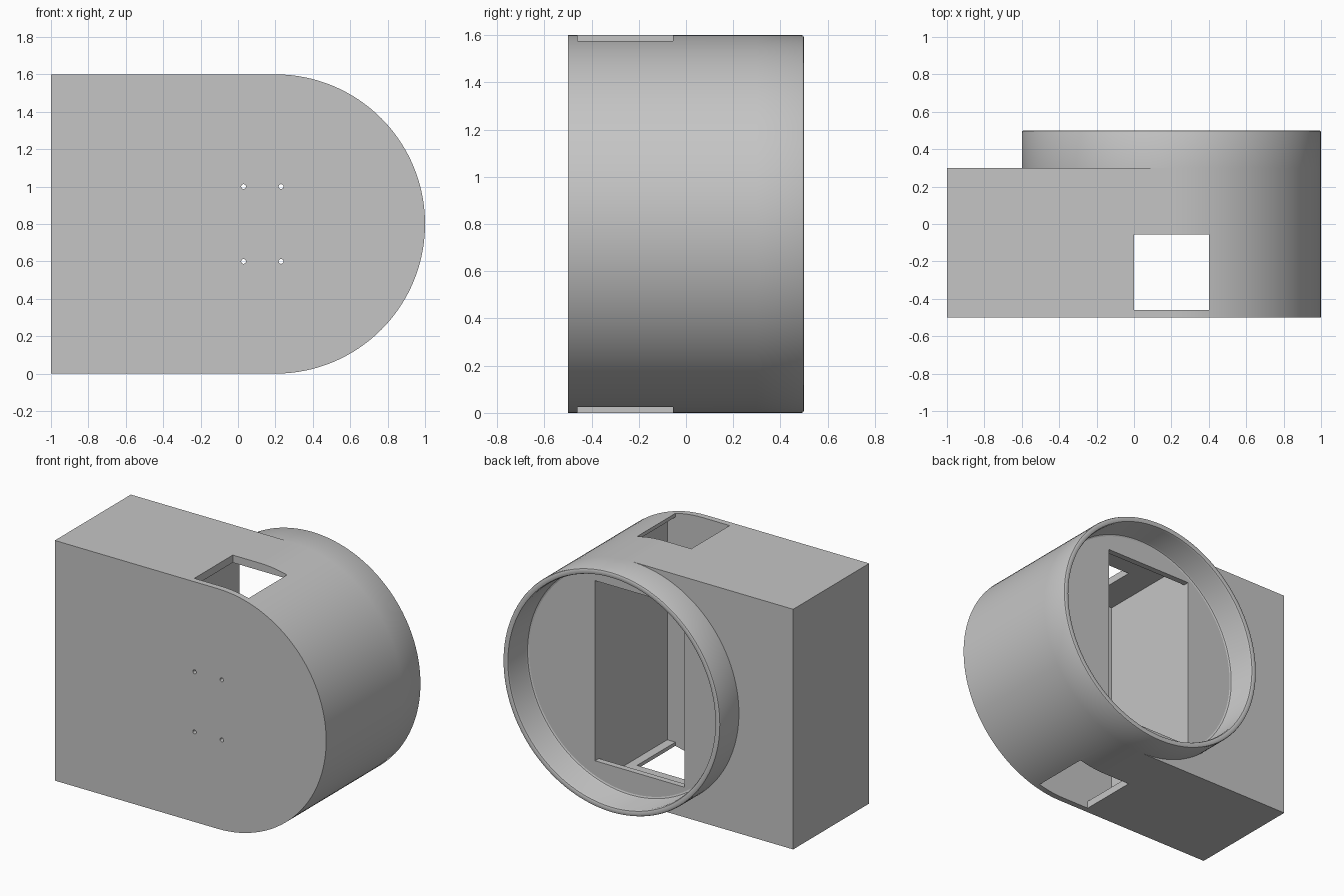
import bpy, bmesh, math
from mathutils import Vector

if "Cube" in bpy.data.objects:
    bpy.data.objects.remove(bpy.data.objects["Cube"], do_unlink=True)

grey = bpy.data.materials.new("light_grey")
grey.use_nodes = True
grey.diffuse_color = (0.56, 0.56, 0.56, 1)
grey.node_tree.nodes["Principled BSDF"].inputs["Base Color"].default_value = grey.diffuse_color

CX, CZ, R = 0.2, 0.8, 0.8      # axis and radius of the round end
FRONT, BACK, RIM = -0.5, 0.3, 0.5


def finish(name, bm):
    bmesh.ops.recalc_face_normals(bm, faces=bm.faces)
    mesh = bpy.data.meshes.new(name)
    bm.to_mesh(mesh)
    bm.free()
    mesh.materials.append(grey)
    obj = bpy.data.objects.new(name, mesh)
    bpy.context.collection.objects.link(obj)
    return obj


def prism(name, points, offset):
    """Extrude a closed outline along an offset."""
    bm = bmesh.new()
    face = bm.faces.new([bm.verts.new(p) for p in points])
    out = bmesh.ops.extrude_face_region(bm, geom=[face])
    verts = [v for v in out["geom"] if isinstance(v, bmesh.types.BMVert)]
    bmesh.ops.translate(bm, verts=verts, vec=Vector(offset))
    return finish(name, bm)


def circle(x, z, r, y, count, start=0.0, sweep=math.tau):
    return [(x + r * math.cos(start + sweep * i / count), y,
             z + r * math.sin(start + sweep * i / count)) for i in range(count)]


def smooth(obj):
    bpy.ops.object.select_all(action="DESELECT")
    obj.select_set(True)
    bpy.context.view_layer.objects.active = obj
    bpy.ops.object.shade_smooth_by_angle(angle=math.radians(30))


# Housing: square at one end, half round at the other
outline = circle(CX, CZ, R, FRONT, 64, -math.pi / 2, math.pi)
outline += [(CX, FRONT, CZ + R), (-1, FRONT, CZ + R), (-1, FRONT, 0)]
housing = prism("housing", outline, (0, BACK - FRONT, 0))

# Chamber, taller inside than its opening in the back plate
half = [(-0.46, -0.75), (0.26, -0.75), (0.26, -0.6), (0.4, -0.6)]
section = half + [(y, -z) for y, z in reversed(half)]
cutters = [prism("chamber_cutter", [(-0.2, y, CZ + z) for y, z in section], (0.66, 0, 0))]

# Square window through the top and bottom
window = [(0, -0.46), (0.4, -0.46), (0.4, -0.055), (0, -0.055)]
cutters.append(prism("window_cutter", [(x, y, -0.1) for x, y in window], (0, 0, 1.8)))

# Four screw holes in the front wall
for x in (0.03, 0.23):
    for z in (0.6, 1.0):
        cutters.append(prism("screw_cutter", circle(x, z, 0.013, FRONT - 0.05, 16), (0, 0.15, 0)))

for cutter in cutters:
    cutter.hide_render = True
    mod = housing.modifiers.new("cut", "BOOLEAN")
    mod.operation = "DIFFERENCE"
    mod.solver = "EXACT"
    mod.object = cutter
    bpy.context.view_layer.objects.active = housing
    bpy.ops.object.modifier_apply(modifier=mod.name)
    bpy.data.objects.remove(cutter, do_unlink=True)
smooth(housing)

# Round collar on the back, with softened edges
profile = [(R, BACK), (R, 0.49), (0.797, 0.497), (0.79, RIM), (0.775, RIM),
           (0.765, 0.497), (0.76, 0.485), (0.76, 0.315), (0.755, 0.304), (0.745, BACK)]
bm = bmesh.new()
rings = [[bm.verts.new(p) for p in circle(CX, CZ, r, y, 128)] for r, y in profile]
for a, b in zip(rings, rings[1:]):
    for i in range(len(a)):
        j = (i + 1) % len(a)
        bm.faces.new((a[i], a[j], b[j], b[i]))
# Outer wall must face away from the axis
collar = finish("back_collar", bm)
first = collar.data.polygons[0]
if first.normal.dot(first.center - Vector((CX, first.center.y, CZ))) < 0:
    collar.data.flip_normals()
smooth(collar)
